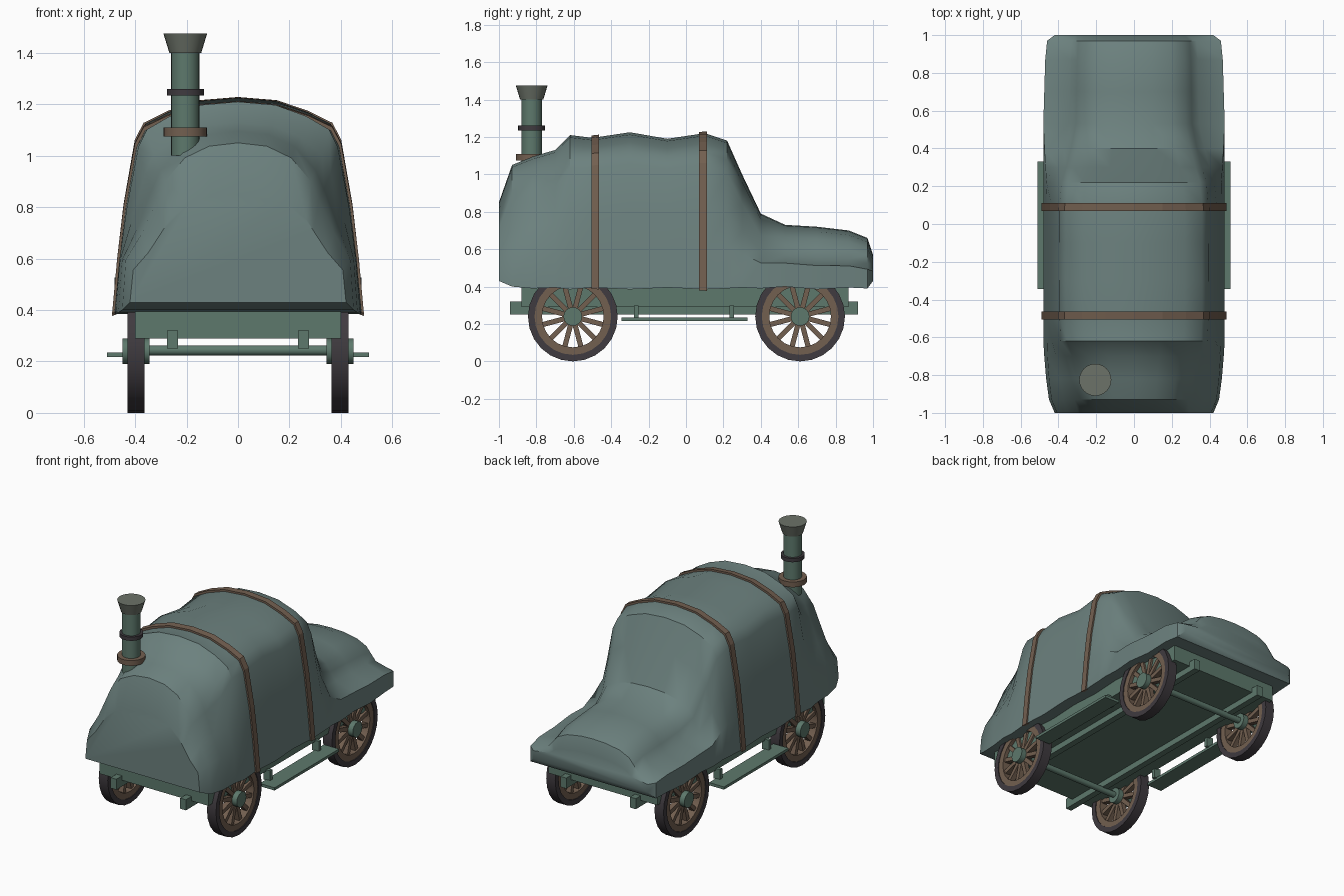
import bpy, math
from mathutils import Vector

if "Cube" in bpy.data.objects:
    bpy.data.objects.remove(bpy.data.objects["Cube"])


def material(name, rgb):
    m = bpy.data.materials.new(name)
    m.diffuse_color = (*rgb, 1)
    m.use_nodes = True
    m.node_tree.nodes["Principled BSDF"].inputs["Base Color"].default_value = m.diffuse_color
    return m


CANVAS = material("canvas", (0.15, 0.22, 0.21))
GREEN = material("green_paint", (0.11, 0.19, 0.15))
WOOD = material("brown", (0.17, 0.115, 0.08))
DARK = material("dark", (0.05, 0.043, 0.05))
BEIGE = material("funnel_metal", (0.15, 0.17, 0.14))


def make(name, verts, faces, mat, angle=None):
    me = bpy.data.meshes.new(name)
    me.from_pydata(verts, [], faces)
    me.materials.append(mat)
    ob = bpy.data.objects.new(name, me)
    bpy.context.collection.objects.link(ob)
    bpy.ops.object.select_all(action='DESELECT')
    ob.select_set(True)
    bpy.context.view_layer.objects.active = ob
    bpy.ops.object.mode_set(mode='EDIT')
    bpy.ops.mesh.select_all(action='SELECT')
    bpy.ops.mesh.normals_make_consistent(inside=False)
    bpy.ops.object.mode_set(mode='OBJECT')
    if angle:
        bpy.ops.object.shade_smooth_by_angle(angle=math.radians(angle))
    return ob


def loft(name, rings, mat, angle=None, closed=False):
    n, k = len(rings[0]), len(rings)
    verts = [p for r in rings for p in r]
    faces = []
    for i in range(k if closed else k - 1):
        a, b = i * n, (i + 1) % k * n
        faces += [(a + j, a + (j + 1) % n, b + (j + 1) % n, b + j) for j in range(n)]
    if not closed:
        faces += [tuple(range(n)), tuple(range((k - 1) * n, k * n))]
    return make(name, verts, faces, mat, angle)


def box(name, lo, hi, mat):
    (x0, y0, z0), (x1, y1, z1) = lo, hi
    return loft(name, [[(x0, y0, z), (x1, y0, z), (x1, y1, z), (x0, y1, z)] for z in (z0, z1)], mat)


def lathe(name, c, profile, axis, mat, segs=24, closed=False):
    # profile is (distance along axis, radius)
    rings = []
    for d, r in profile:
        ring = []
        for i in range(segs):
            t = 2 * math.pi * i / segs
            u, v = r * math.cos(t), r * math.sin(t)
            p = (d, u, v) if axis == 'X' else (u, v, d)
            ring.append(tuple(Vector(c) + Vector(p)))
        rings.append(ring)
    return loft(name, rings, mat, 35, closed)


# Canvas cover: half profiles as fractions of half width and height
BODY = [(1, 0), (.96, .25), (.91, .5), (.82, .8), (.75, .88), (.56, .935), (.31, .985), (0, 1)]
NOSE = [(1, 0), (.97, .3), (.83, .46), (.7, .66), (.63, .77), (.46, .91), (.25, .98), (0, 1)]
TAIL = [(1, 0), (1, .38), (.72, .5), (.64, .66), (.57, .8), (.42, .92), (.2, .985), (0, 1)]
# y, top, hem, half width, blend (negative to nose, positive to tail)
ROWS = [
    (-1, .85, .43, .42, -1), (-.93, 1.05, .40, .45, -1), (-.82, 1.095, .39, .465, -.85),
    (-.7, 1.13, .395, .475, -.5), (-.62, 1.21, .385, .48, -.1), (-.5, 1.195, .395, .48, 0),
    (-.3, 1.225, .385, .48, 0), (-.1, 1.19, .395, .48, 0), (.1, 1.22, .385, .48, 0),
    (.22, 1.18, .39, .48, .12), (.3, 1.0, .395, .48, .4), (.4, .79, .39, .48, .7),
    (.53, .73, .40, .48, 1), (.7, .72, .385, .475, 1), (.87, .70, .395, .47, 1),
    (.97, .66, .39, .46, 1), (1, .57, .43, .42, 1)]


def half_section(row):
    y, top, hem, w, b = row
    end, f = (TAIL if b > 0 else NOSE), abs(b)
    out = []
    for p, q in zip(BODY, end):
        fx, fz = (p[i] + (q[i] - p[i]) * f for i in (0, 1))
        out.append((fx * w, y, hem + fz * (top - hem)))
    return out


def section(row):
    h = half_section(row)
    return h + [(-x, y, z) for x, y, z in reversed(h[:-1])]


def row_at(y):
    for a, b in zip(ROWS, ROWS[1:]):
        if a[0] <= y <= b[0]:
            t = (y - a[0]) / (b[0] - a[0])
            return tuple(p + (q - p) * t for p, q in zip(a, b))


loft("canvas_cover", [section(r) for r in ROWS], CANVAS, 38)

# Straps following the cover
for name, yc in (("front_strap", -.485), ("rear_strap", .09)):
    rings = []
    for y in (yc - .021, yc + .021):
        s = section(row_at(y))
        outer = [(x * 1.02, y, z + .012 * min(1, (z - .39) / .6) - (.008 if z < .42 else 0)) for x, _, z in s]
        inner = [(x * .97, y, z - .02 * min(1, (z - .39) / .6)) for x, _, z in s]
        rings.append(outer + inner[::-1])
    loft(name, rings, WOOD)

# Chassis deck and rails
box("chassis_deck", (-.4, -.88, .29), (.4, .87, .395), GREEN)
for s, side in ((-1, "left"), (1, "right")):
    box(side + "_rail", (s * .255 - .021, -.94, .25), (s * .255 + .021, .92, .32), GREEN)
    # Running board with hangers
    xa, xb = sorted((s * .40, s * .51))
    box(side + "_running_board", (xa, -.345, .217), (xb, .33, .235), GREEN)
    for y in (-.265, .245):
        xa, xb = sorted((s * .38, s * .43))
        box(side + "_board_hanger", (xa, y - .012, .23), (xb, y + .012, .30), GREEN)

# Wheels and axles
for y, end in ((-.605, "front"), (.61, "rear")):
    lathe(end + "_axle", (0, y, .243), [(-.4, .02), (.4, .02)], 'X', GREEN, 12)
    for s, side in ((-1, "left"), (1, "right")):
        n, c = f"{end}_{side}_", (s * .397, y, .24)
        lathe(n + "tyre", c, [(-.033, .205), (-.033, .24), (.033, .24), (.033, .205)], 'X', DARK, 24, True)
        lathe(n + "rim", c, [(-.028, .165), (-.028, .21), (.028, .21), (.028, .165)], 'X', WOOD, 24, True)
        lathe(n + "hub", c, [(-.053, .05), (.053, .05)], 'X', GREEN, 16)
        verts, faces = [], []
        for i in range(12):
            t = 2 * math.pi * (i + .5) / 12
            d, p = Vector((0, math.cos(t), math.sin(t))), Vector((0, -math.sin(t), math.cos(t)))
            b = len(verts)
            for r in (.03, .175):
                for u, v in ((-1, -1), (1, -1), (1, 1), (-1, 1)):
                    verts.append(tuple(Vector(c) + d * r + p * u * .0135 + Vector((v * .017, 0, 0))))
            faces += [(b, b + 1, b + 2, b + 3), (b + 4, b + 5, b + 6, b + 7)]
            faces += [(b + j, b + (j + 1) % 4, b + 4 + (j + 1) % 4, b + 4 + j) for j in range(4)]
        make(n + "spokes", verts, faces, WOOD)

# Funnel
F = (-.205, -.825, 0)
lathe("funnel_tube", F, [(1.0, .055), (1.41, .055)], 'Z', GREEN)
lathe("funnel_flare", F, [(1.40, .062), (1.475, .085)], 'Z', BEIGE)
lathe("funnel_base_ring", F, [(1.075, .085), (1.11, .085)], 'Z', WOOD)
lathe("funnel_band", F, [(1.235, .072), (1.26, .072)], 'Z', DARK)
